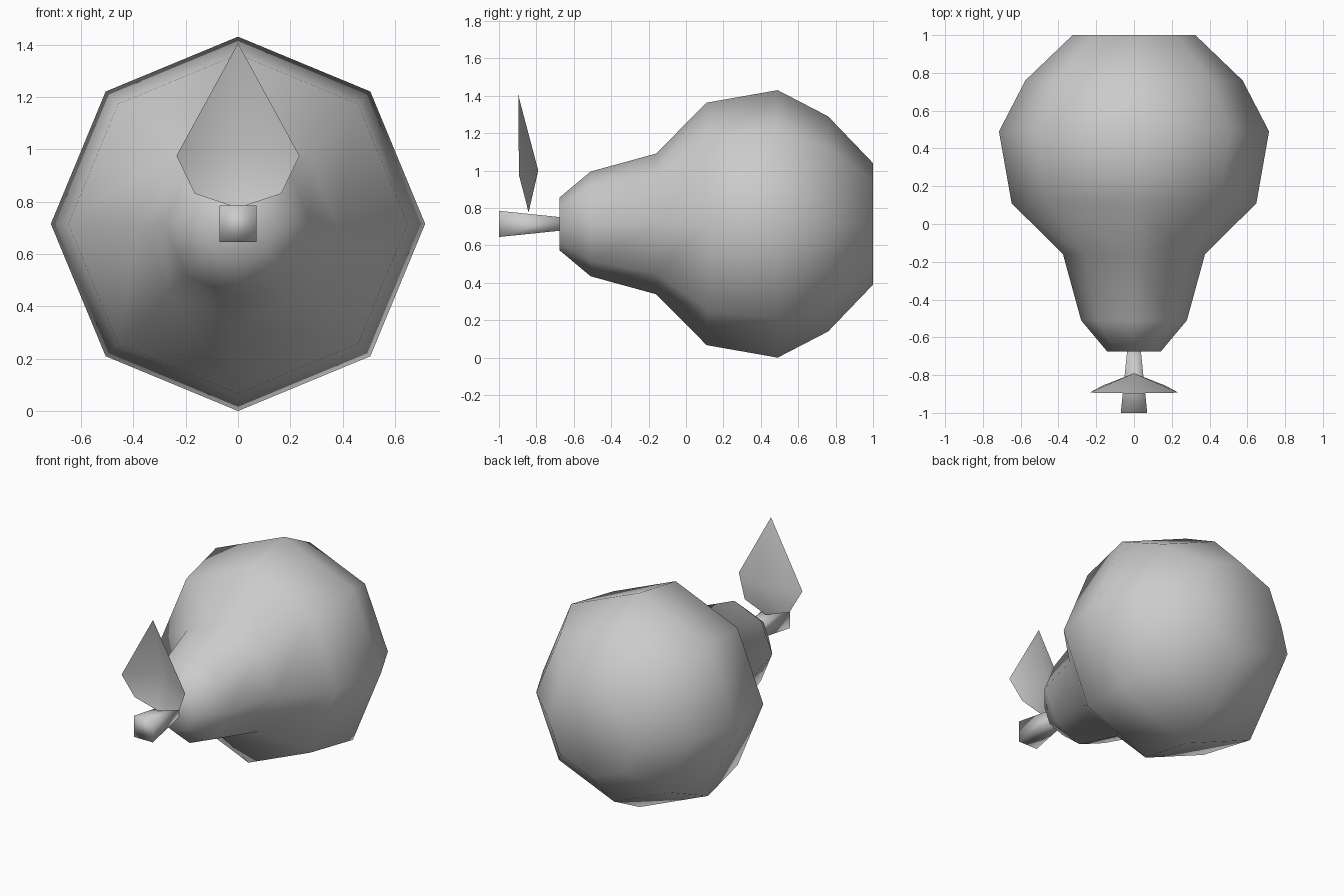
import bpy, math

if "Cube" in bpy.data.objects:
    bpy.data.objects.remove(bpy.data.objects["Cube"])

CZ = 0.715  # height of the body axis

grey = bpy.data.materials.new("plain grey")
grey.diffuse_color = (0.6, 0.6, 0.6, 1)
grey.use_nodes = True
grey.node_tree.nodes["Principled BSDF"].inputs["Base Color"].default_value = grey.diffuse_color


def make(name, verts, faces, smooth=True):
    me = bpy.data.meshes.new(name)
    me.from_pydata(verts, [], faces)
    me.materials.append(grey)
    for p in me.polygons:
        p.use_smooth = smooth
    ob = bpy.data.objects.new(name, me)
    bpy.context.collection.objects.link(ob)
    return ob


def lathe(name, profile, sides, start=0.0):
    """Closed rings of (y, radius) around the long axis."""
    verts, faces = [], []
    for y, r in profile:
        for i in range(sides):
            a = start + 2 * math.pi * i / sides
            verts.append((r * math.cos(a), y, CZ + r * math.sin(a)))
    for k in range(len(profile) - 1):
        for i in range(sides):
            j = (i + 1) % sides
            a, b = k * sides, (k + 1) * sides
            faces.append((a + i, b + i, b + j, a + j))
    faces.append(tuple(range(sides)))
    faces.append(tuple(reversed(range(len(verts) - sides, len(verts)))))
    return make(name, verts, faces)


# Pear-shaped fruit lying along y
lathe("fruit_body", [(-0.675, 0.142), (-0.51, 0.28), (-0.16, 0.376), (0.11, 0.648),
                     (0.49, 0.715), (0.76, 0.575), (1.0, 0.325)], 8)

# Square tapered stem, its inner end inside the body
q = math.sqrt(2)
lathe("stem", [(-1.0, 0.07 * q), (-0.66, 0.035 * q)], 4, math.pi / 4)

# Cupped leaf: a rim fanned around a centre pushed back
half = [(0.235, -0.893, 0.975), (0.165, -0.855, 0.83)]
rim = [(0, -0.897, 1.405)] + half + [(0, -0.842, 0.775)]
rim += [(-x, y, z) for x, y, z in reversed(half)]
n = len(rim)
leaf = make("leaf", rim + [(0, -0.79, 1.0)], [(n, (i + 1) % n, i) for i in range(n)])
leaf.data.flip_normals()
